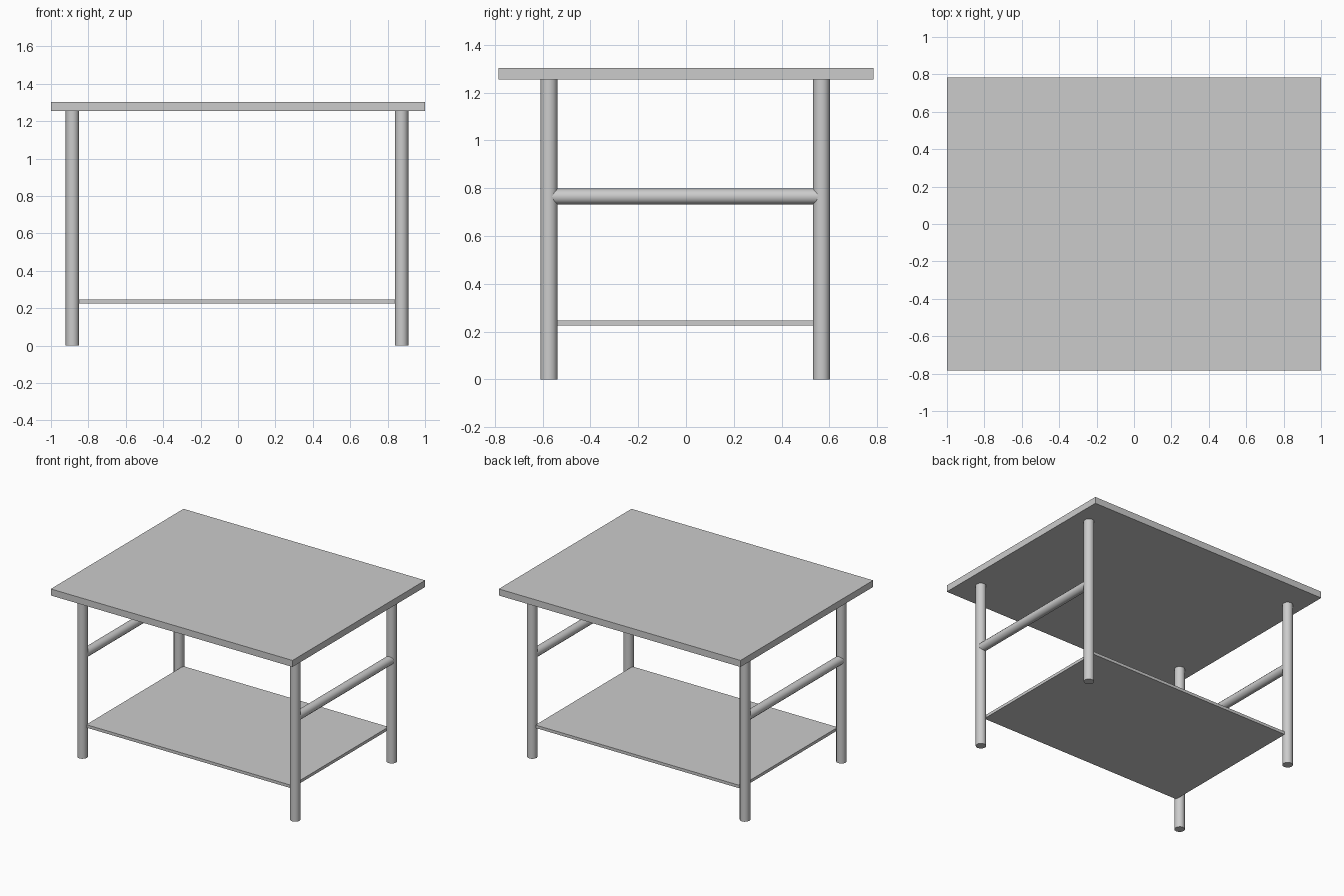
import bpy
import math

# Remove the default cube
cube = bpy.data.objects.get("Cube")
if cube:
    bpy.data.objects.remove(cube, do_unlink=True)

# Single grey finish
grey = bpy.data.materials.new("plain_grey")
grey.use_nodes = True
colour = (0.6, 0.6, 0.6, 1)
grey.diffuse_color = colour
grey.node_tree.nodes["Principled BSDF"].inputs["Base Color"].default_value = colour


def finish(name):
    obj = bpy.context.object
    obj.name = name
    obj.data.name = name
    obj.data.materials.append(grey)
    return obj


def slab(name, low, high):
    """Box between two opposite corners."""
    centre = [(a + b) / 2 for a, b in zip(low, high)]
    bpy.ops.mesh.primitive_cube_add(size=1, location=centre)
    obj = finish(name)
    obj.scale = [b - a for a, b in zip(low, high)]
    bpy.ops.object.transform_apply(location=False, rotation=False, scale=True)


def tube(name, radius, length, centre, tilt=0):
    """Round bar, upright unless tilted about x."""
    bpy.ops.mesh.primitive_cylinder_add(
        vertices=12, radius=radius, depth=length, location=centre, rotation=(tilt, 0, 0))
    finish(name)
    bpy.ops.object.shade_smooth_by_angle(angle=math.radians(40))


LEG_X = {"right": -0.885, "left": 0.875}
LEG_Y = {"front": -0.573, "back": 0.567}
TOP_UNDERSIDE = 1.255

# Table top and lower shelf
slab("table_top", (-1, -0.784, TOP_UNDERSIDE), (1, 0.784, 1.304))
slab("lower_shelf", (-0.855, -0.573, 0.225), (0.845, 0.573, 0.247))

# Four legs, and a side rail joining each front and back pair
for side, x in LEG_X.items():
    for end, y in LEG_Y.items():
        tube(f"{end}_{side}_leg", 0.036, TOP_UNDERSIDE, (x, y, TOP_UNDERSIDE / 2))
    span = LEG_Y["back"] - LEG_Y["front"]
    tube(f"{side}_side_rail", 0.033, span, (x, -0.003, 0.765), math.pi / 2)
